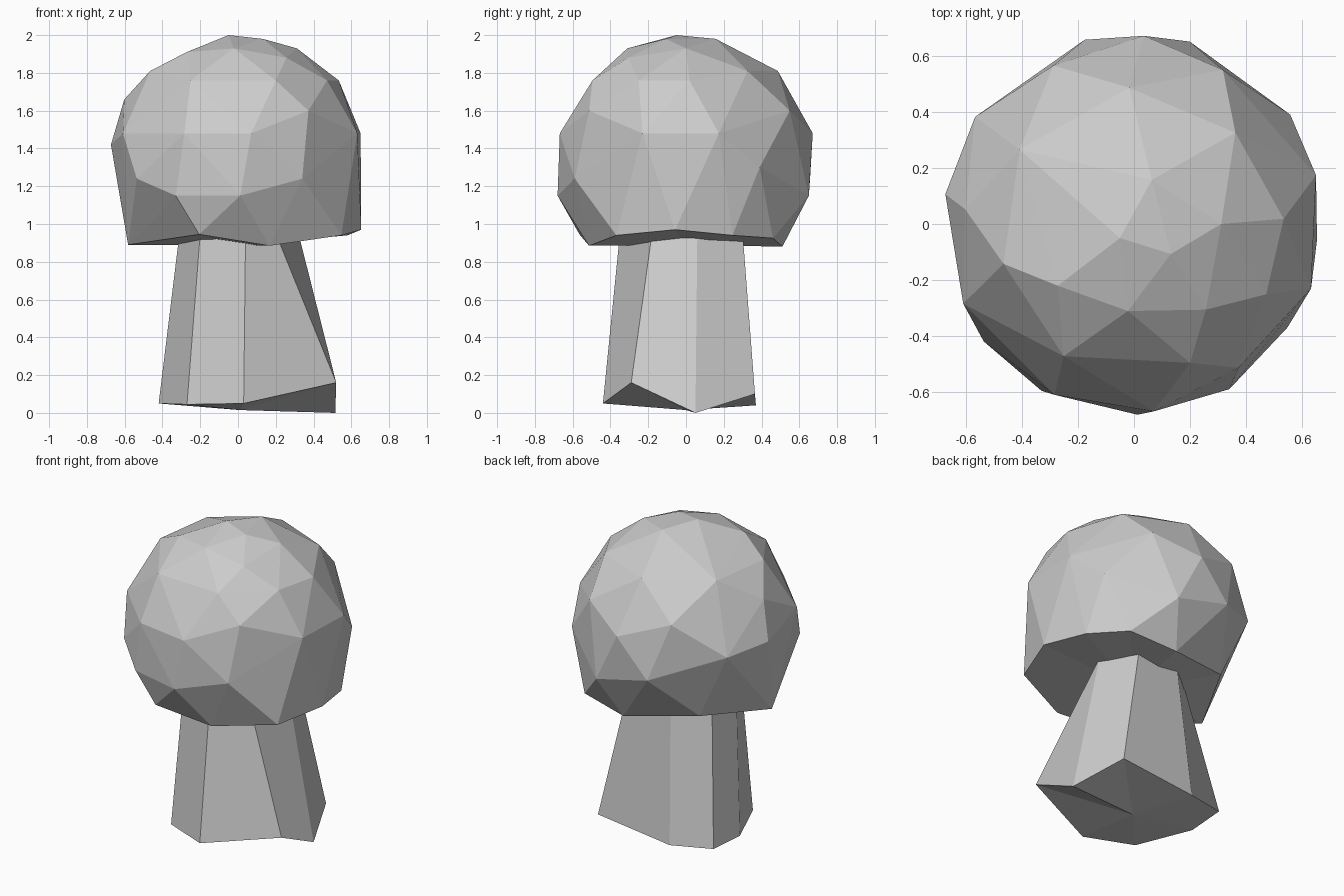
import bpy, bmesh, math
from mathutils import Vector

if "Cube" in bpy.data.objects:
    bpy.data.objects.remove(bpy.data.objects["Cube"])

grey = bpy.data.materials.new("plain_grey")
grey.diffuse_color = (0.6, 0.6, 0.6, 1)
grey.use_nodes = True
grey.node_tree.nodes["Principled BSDF"].inputs["Base Color"].default_value = grey.diffuse_color


def polar(angle, radius, z):
    a = math.radians(angle)
    return Vector((radius * math.cos(a), radius * math.sin(a), z))


def finish(bm, name):
    bmesh.ops.recalc_face_normals(bm, faces=bm.faces[:])
    mesh = bpy.data.meshes.new(name)
    bm.to_mesh(mesh)
    bm.free()
    mesh.materials.append(grey)
    obj = bpy.data.objects.new(name, mesh)
    bpy.context.collection.objects.link(obj)


# Cap: irregular facet corners on a dome, as height -> compass angles
DOME = {1.98: (68, 321), 1.93: (266, 0), 1.91: (219,), 1.88: (310,),
        1.81: (197, 147, 92, 42), 1.76: (242, 292, 332, 2), 1.66: (175,),
        1.6: (117, 60, 306), 1.48: (205, 245, 276, 340, 15, 87),
        1.42: (171,), 1.39: (146,)}
SKIRT = {1.3: (35,), 1.24: (218, 300, 105), 1.15: (241, 271, 73)}
# Rim of the cap: angle, radius, height
RIM = [(288, .54, .885), (326, .66, .94), (355, .655, .97), (23, .63, .94),
       (48, .62, .925), (79, .52, .88), (134, .52, .95), (186, .585, .89),
       (250, .60, .945)]

bm = bmesh.new()
bm.verts.new((-.05, -.05, 2))
for z, angles in DOME.items():
    r = .684 * math.sqrt(1 - ((z - 1.36) / .64) ** 2)
    for a in angles:
        bm.verts.new(polar(a, r, z))
for z, angles in SKIRT.items():
    for a in angles:
        bm.verts.new(polar(a, .68, z))
for p in RIM:
    bm.verts.new(polar(*p))
bmesh.ops.convex_hull(bm, input=bm.verts[:])

# Underside: replace the hull bottom with a shallow fan around the stem
bm.normal_update()
under = [f for f in bm.faces
         if f.normal.z < -.7 and all(v.co.z < 1 for v in f.verts)]
bmesh.ops.delete(bm, geom=under, context='FACES')
centre = bm.verts.new((0, 0, .89))
for e in [e for e in bm.edges if e.is_boundary]:
    bm.faces.new((*e.verts, centre))
finish(bm, "cap")

# Stem: eight uneven sides, flared and crooked at the foot
FOOT = [(-.27, -.31, .045), (.03, -.44, .05), (.52, -.29, .16), (.515, .05, .0),
        (.385, .365, .10), (-.14, .37, .04), (-.41, .30, .06), (-.42, .04, .05)]
TOP = [(-.20, -.28), (.04, -.35), (.20, -.18), (.32, .06),
       (.21, .30), (-.09, .29), (-.28, .13), (-.31, -.08)]
bm = bmesh.new()
low = [bm.verts.new(p) for p in FOOT]
high = [bm.verts.new((x, y, .95)) for x, y in TOP]
base = bm.verts.new((.01, 0, .015))
for i in range(8):
    j = (i + 1) % 8
    bm.faces.new((low[i], low[j], high[j], high[i]))
    bm.faces.new((low[j], low[i], base))
bm.faces.new(high)
finish(bm, "stem")
